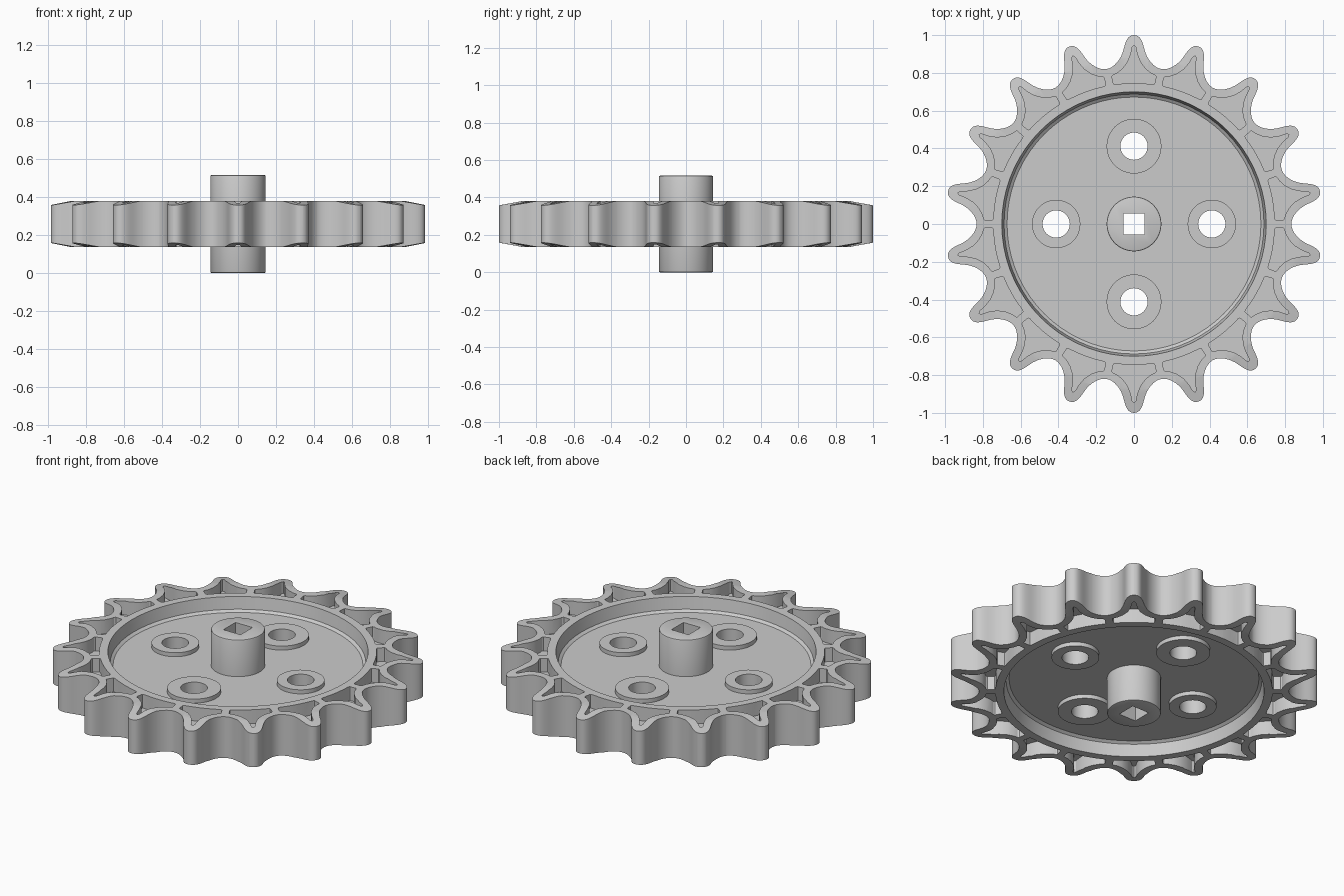
import bpy, bmesh, math
from mathutils import Vector, Matrix
from mathutils.geometry import interpolate_bezier

if "Cube" in bpy.data.objects:
    bpy.data.objects.remove(bpy.data.objects["Cube"])

TEETH = 18
MID = 0.258                       # height of the mid plane
STEP = 2 * math.pi / TEETH


def make_object(name, bm):
    bmesh.ops.remove_doubles(bm, verts=bm.verts, dist=1e-5)
    bmesh.ops.recalc_face_normals(bm, faces=bm.faces)
    me = bpy.data.meshes.new(name)
    bm.to_mesh(me)
    bm.free()
    ob = bpy.data.objects.new(name, me)
    bpy.context.collection.objects.link(ob)
    return ob


def add_prism(bm, outline, z0, z1):
    face = bm.faces.new([bm.verts.new((x, y, z0)) for x, y in outline])
    ext = bmesh.ops.extrude_face_region(bm, geom=[face], use_keep_orig=True)
    top = [v for v in ext['geom'] if isinstance(v, bmesh.types.BMVert)]
    bmesh.ops.translate(bm, verts=top, vec=(0, 0, z1 - z0))


def lathe(name, profile, sides, centre=(0, 0)):
    # closed (radius, z) profile turned about a vertical axis
    bm = bmesh.new()
    rings = []
    for i in range(sides):
        a = 2 * math.pi * i / sides
        rings.append([bm.verts.new((centre[0] + r * math.cos(a), centre[1] + r * math.sin(a), z))
                      for r, z in profile])
    n = len(profile)
    for i in range(sides):
        p, q = rings[i], rings[(i + 1) % sides]
        for j in range(n):
            k = (j + 1) % n
            bm.faces.new((p[j], q[j], q[k], p[k]))
    return make_object(name, bm)


def both_sides(half):
    # mirror an upper (radius, height above mid plane) profile downwards
    return [(r, MID + h) for r, h in half] + [(r, MID - h) for r, h in reversed(half)]


def boolean(ob, cutter, op):
    m = ob.modifiers.new(op.lower(), 'BOOLEAN')
    m.operation, m.solver, m.object = op, 'EXACT', cutter
    bpy.context.view_layer.objects.active = ob
    bpy.ops.object.modifier_apply(modifier=m.name)
    bpy.data.objects.remove(cutter)


def smooth(ob):
    bpy.ops.object.select_all(action='DESELECT')
    ob.select_set(True)
    bpy.context.view_layer.objects.active = ob
    bpy.ops.object.shade_smooth_by_angle(angle=math.radians(30))


def mirrored(half):
    # half runs from the tooth axis (x = 0) clockwise; returns the full outline part
    return [(-x, y) for x, y in reversed(half[1:])] + half


def turned(points, angle):
    m = Matrix.Rotation(-angle, 2)
    return [tuple(m @ Vector(p)) for p in points]


# tooth outline: rounded tip, concave flank, rounded valley
c, s = math.cos(STEP / 2), math.sin(STEP / 2)
valley = (0.833 * s, 0.833 * c)
curves = [((0, 1), (.035, 1), (.045, .965), (.055, .925)),
          ((.055, .925), (.068, .872), (valley[0] - .04 * c, valley[1] + .04 * s), valley)]
half = []
for cv in curves:
    pts = interpolate_bezier(*[Vector((x, y, 0)) for x, y in cv], 9)
    half += [(p.x, p.y) for p in pts[:-1]]
half.append(valley)
tooth = mirrored(half)[:-1]
outline = [p for i in range(TEETH) for p in turned(tooth, i * STEP)]

# rim and web, turned as one, with tooth tips thinned by a shallow cone
body = lathe("sprocket_body", both_sides([
    (.10, .04), (.672, .04), (.688, .052), (.70, .122), (.88, .122), (1.02, .096)]), 72)
bm = bmesh.new()
add_prism(bm, outline, -0.1, 0.7)
boolean(body, make_object("tooth_cutter", bm), 'INTERSECT')

# three-cornered pockets in both faces of every tooth
pocket_half = [(0, .947), (.009, .938), (.017, .90), (.033, .858), (.060, .822), (.090, .798),
               (.112, .788), (.117, .780), (.109, .742), (.100, .739), (.05, .744), (0, .746)]
pocket = [(-x, y) for x, y in reversed(pocket_half[1:-1])] + pocket_half
bm = bmesh.new()
for i in range(TEETH):
    for z0, z1 in ((MID + .04, 0.6), (-0.1, MID - .04)):
        add_prism(bm, turned(pocket, i * STEP), z0, z1)
boolean(body, make_object("pocket_cutter", bm), 'DIFFERENCE')

# four holes through the web, each lined by a raised boss
bosses = [("boss_right", .412, 0, .128), ("boss_left", -.412, 0, .128),
          ("boss_back", 0, .412, .145), ("boss_front", 0, -.412, .145)]
bm = bmesh.new()
for name, x, y, r in bosses:
    bmesh.ops.create_cone(bm, cap_ends=True, segments=32, radius1=.09, radius2=.09, depth=1,
                          matrix=Matrix.Translation((x, y, MID)))
boolean(body, make_object("hole_cutter", bm), 'DIFFERENCE')
smooth(body)
body.modifiers.new("face_weighted_normals", 'WEIGHTED_NORMAL').keep_sharp = True

for name, x, y, r in bosses:
    smooth(lathe(name, both_sides([(.072, .064), (r, .064)]), 48, (x, y)))

# hub with a square bore
bm = bmesh.new()
bmesh.ops.create_cone(bm, cap_ends=True, segments=48, radius1=.145, radius2=.145, depth=2 * MID,
                      matrix=Matrix.Translation((0, 0, MID)))
rims = [e for e in bm.edges if abs(e.verts[0].co.z - e.verts[1].co.z) < 1e-5]
bmesh.ops.bevel(bm, geom=rims, offset=.007, segments=2, profile=.5, affect='EDGES')
hub = make_object("hub", bm)
bm = bmesh.new()
b = .056
add_prism(bm, [(-b, -b), (b, -b), (b, b), (-b, b)], -0.1, 0.7)
boolean(hub, make_object("bore_cutter", bm), 'DIFFERENCE')
smooth(hub)
